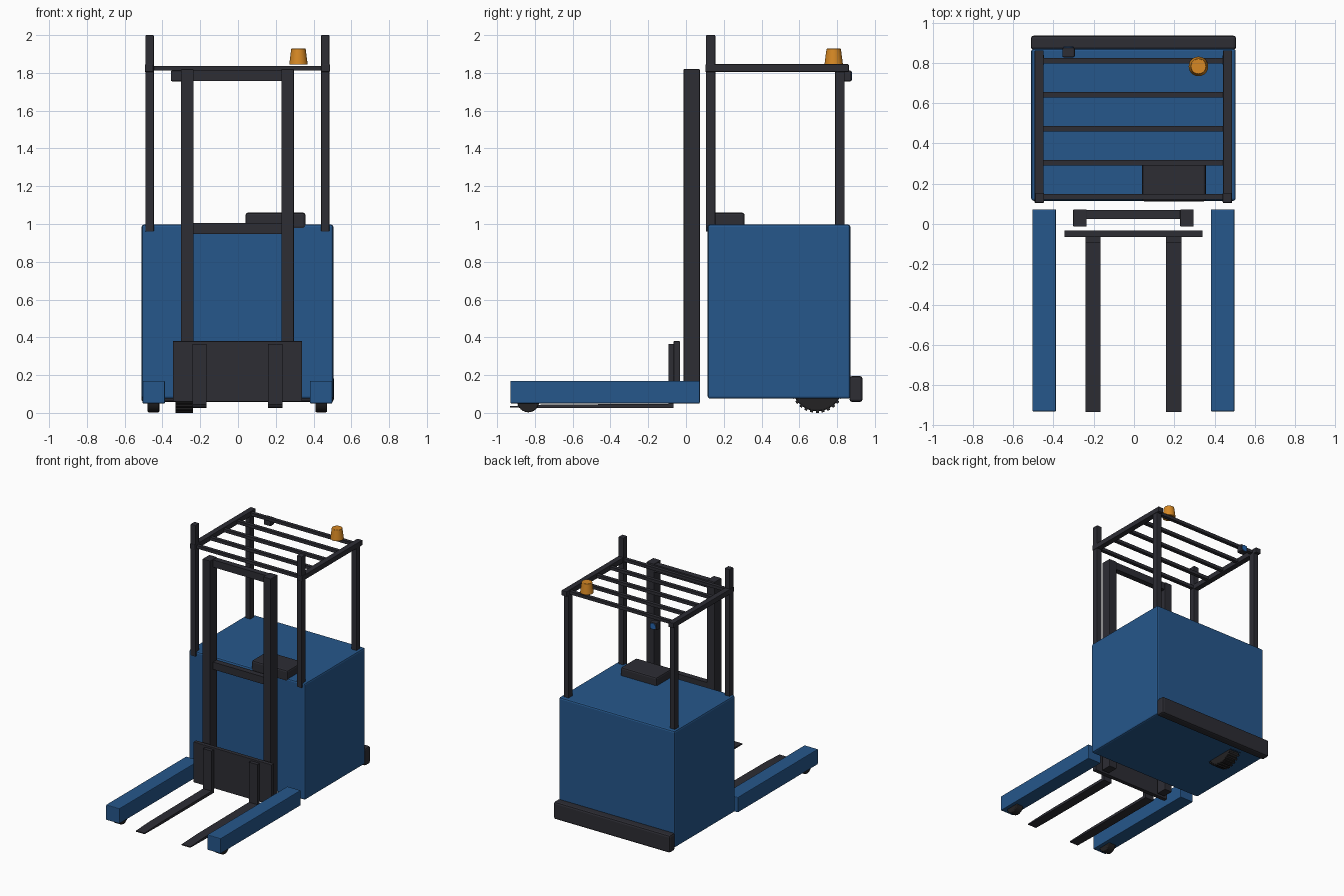
import bpy, bmesh, math
from mathutils import Matrix

if "Cube" in bpy.data.objects:
    bpy.data.objects.remove(bpy.data.objects["Cube"])


def material(name, rgb):
    m = bpy.data.materials.new(name)
    m.diffuse_color = (*rgb, 1)
    m.use_nodes = True
    m.node_tree.nodes["Principled BSDF"].inputs["Base Color"].default_value = m.diffuse_color
    return m


BLUE = material("blue paint", (0.019, 0.095, 0.26))
DARK = material("charcoal steel", (0.026, 0.026, 0.034))
TYRE = material("tyre rubber", (0.017, 0.016, 0.017))
AMBER = material("amber lens", (0.68, 0.25, 0.018))
LENS = material("blue lens", (0.02, 0.13, 0.42))


def finish(name, bm, mat, bevel=0.0, segments=2):
    mesh = bpy.data.meshes.new(name)
    bmesh.ops.recalc_face_normals(bm, faces=bm.faces)
    bm.to_mesh(mesh)
    bm.free()
    mesh.materials.append(mat)
    ob = bpy.data.objects.new(name, mesh)
    bpy.context.collection.objects.link(ob)
    if bevel:
        mod = ob.modifiers.new("rounded edges", 'BEVEL')
        mod.width, mod.segments = bevel, segments
    return ob


def box(name, x, y, z, mat, bevel=0.0):
    """Box from (min, max) ranges on each axis."""
    bm = bmesh.new()
    bmesh.ops.create_cube(bm, size=1)
    for v in bm.verts:
        v.co = [sum(r) / 2 + c * (r[1] - r[0]) for r, c in zip((x, y, z), v.co)]
    return finish(name, bm, mat, bevel)


def cylinder(name, centre, r1, r2, depth, axis, mat, sides=24, bevel=0.0):
    bm = bmesh.new()
    bmesh.ops.create_cone(bm, cap_ends=True, segments=sides,
                          radius1=r1, radius2=r2, depth=depth)
    if axis == 'X':
        bm.transform(Matrix.Rotation(math.pi / 2, 4, 'Y'))
    elif axis == 'Y':
        bm.transform(Matrix.Rotation(-math.pi / 2, 4, 'X'))
    bm.transform(Matrix.Translation(centre))
    ob = finish(name, bm, mat, bevel)
    bpy.context.view_layer.objects.active = ob
    ob.select_set(True)
    bpy.ops.object.shade_smooth_by_angle(angle=math.radians(35))
    ob.select_set(False)
    return ob


def side_profile(name, points, x, mat):
    """Extrude a (y, z) outline across an x range."""
    bm = bmesh.new()
    a, b = [[bm.verts.new((cx, y, z)) for y, z in points] for cx in x]
    bm.faces.new(a)
    bm.faces.new(b[::-1])
    for i in range(len(points)):
        j = (i + 1) % len(points)
        bm.faces.new((a[i], b[i], b[j], a[j]))
    return finish(name, bm, mat)


# Main body, rear bumper and control console
box("body", (-0.51, 0.505), (0.115, 0.87), (0.075, 0.997), BLUE, 0.012)
box("rear_bumper", (-0.512, 0.507), (0.865, 0.935), (0.058, 0.195), DARK, 0.014)
box("console", (0.04, 0.357), (0.112, 0.31), (0.975, 1.06), DARK, 0.012)

for side, s in (("left", -1), ("right", 1)):
    def span(a, b):
        return tuple(sorted((s * a - 0.003, s * b - 0.003)))

    # Outrigger legs with load wheels
    box(side + "_outrigger", span(0.384, 0.502), (-0.93, 0.073), (0.05, 0.17), BLUE, 0.005)
    cylinder(side + "_load_wheel", (s * 0.444 - 0.003, -0.835, 0.061),
             0.058, 0.058, 0.062, 'X', TYRE, 24, 0.006)
    # Mast upright
    box(side + "_mast_upright", span(0.232, 0.299), (-0.013, 0.073), (0.06, 1.82), DARK, 0.004)
    # L-shaped fork with tapered tip
    side_profile(side + "_fork",
                 [(-0.065, 0.365), (-0.093, 0.365), (-0.093, 0.048), (-0.75, 0.044),
                  (-0.932, 0.036), (-0.932, 0.028), (-0.75, 0.025), (-0.065, 0.025)],
                 span(0.163, 0.238), DARK)
    # Guard posts and top rail
    box(side + "_front_post", span(0.443, 0.487), (0.106, 0.155), (0.96, 2.0), DARK, 0.004)
    box(side + "_rear_post", span(0.443, 0.487), (0.79, 0.84), (0.99, 1.83), DARK, 0.004)
    box(side + "_guard_rail", span(0.445, 0.49), (0.103, 0.862), (1.805, 1.846), DARK, 0.004)

# Mast cross members and fork carriage
for name, z in (("upper", (1.757, 1.815)), ("middle", (0.948, 1.006)), ("lower", (0.16, 0.22))):
    box(name + "_mast_crossbar", (-0.24, 0.235), (0.025, 0.07), z, DARK)
box("fork_carriage", (-0.345, 0.34), (-0.065, -0.032), (0.06, 0.38), DARK, 0.003)

# Overhead guard slats
for i in range(5):
    y = 0.135 + i * 0.169
    box(f"guard_slat_{i + 1}", (-0.45, 0.445), (y - 0.014, y + 0.014), (1.812, 1.836), DARK)

# Warning beacon
cylinder("beacon", (0.32, 0.782, 1.886), 0.049, 0.038, 0.085, 'Z', AMBER, 24, 0.003)

# Rear spot lamp with a coloured lens
box("spot_lamp", (-0.356, -0.294), (0.827, 0.876), (1.755, 1.813), DARK, 0.008)
cylinder("spot_lamp_lens", (-0.325, 0.876, 1.784), 0.024, 0.024, 0.008, 'Y', LENS)

# Drive wheel with tread lugs
wheel = (-0.285, 0.695, 0.143)
cylinder("drive_wheel", wheel, 0.134, 0.134, 0.09, 'X', TYRE, 40, 0.008)
bm = bmesh.new()
for i in range(28):
    bmesh.ops.create_cube(bm, size=1, matrix=(
        Matrix.Translation(wheel) @ Matrix.Rotation(i * math.tau / 28, 4, 'X')
        @ Matrix.Translation((0, 0, -0.136)) @ Matrix.Diagonal((0.094, 0.016, 0.014, 1))))
finish("drive_wheel_tread", bm, TYRE)
